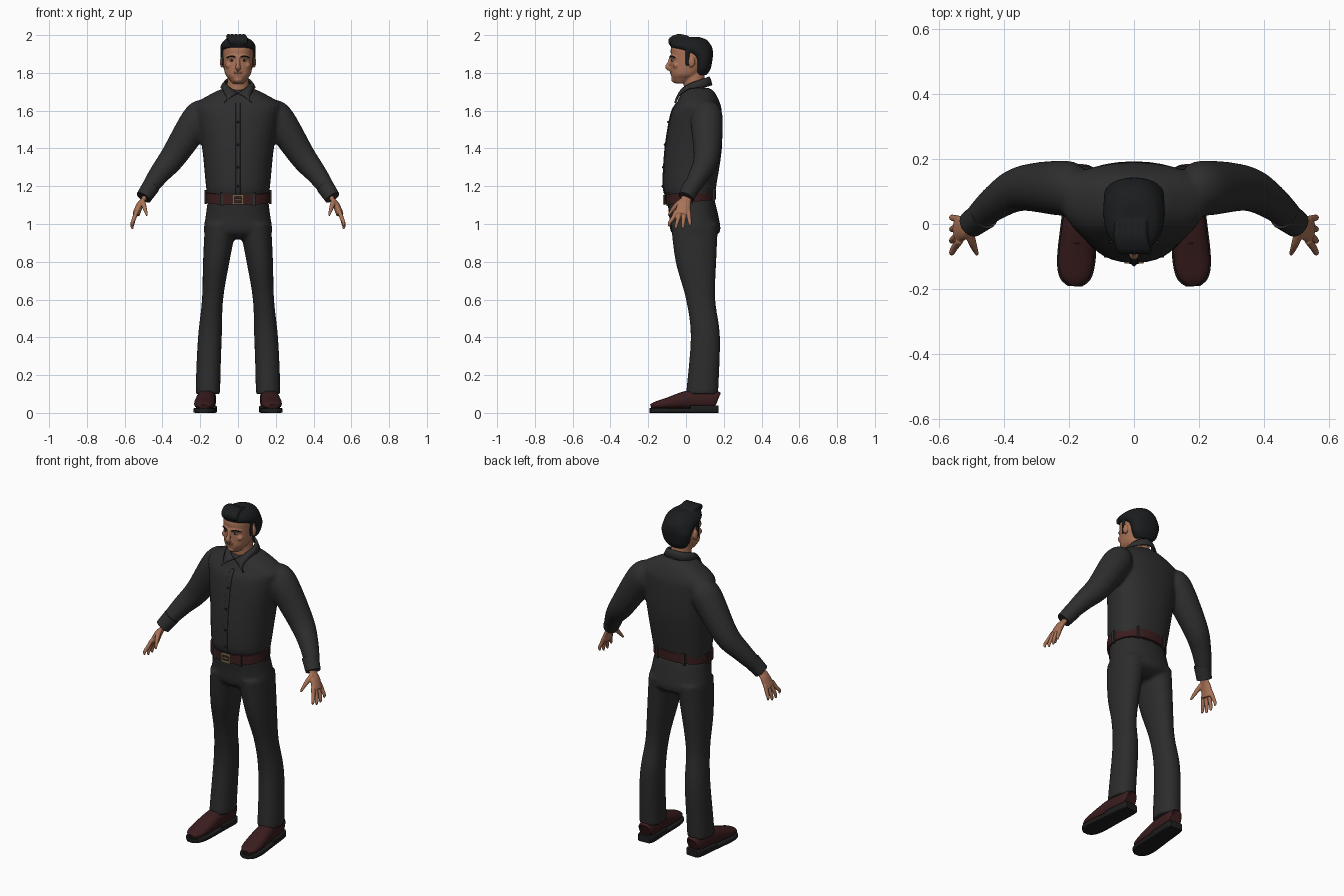
import bpy, bmesh
from math import sin, cos, pi
from mathutils import Vector

if "Cube" in bpy.data.objects:
    bpy.data.objects.remove(bpy.data.objects["Cube"])


def material(name, red, green, blue):
    mat = bpy.data.materials.new(name)
    mat.use_nodes = True
    mat.diffuse_color = (red, green, blue, 1)
    mat.node_tree.nodes["Principled BSDF"].inputs["Base Color"].default_value = mat.diffuse_color
    return mat


SHIRT = material("charcoal shirt", .027, .027, .027)
TROUSER = material("charcoal trousers", .025, .025, .025)
HAIR = material("black hair", .011, .012, .013)
SKIN = material("warm skin", .4, .17, .095)
LIP = material("lips", .27, .1, .06)
LEATHER = material("brown leather", .042, .012, .013)
RUBBER = material("black rubber", .012, .012, .012)
BRASS = material("brass", .42, .33, .17)
WHITE = material("eye white", .55, .5, .45)
ACROSS, BACK = Vector((1, 0, 0)), Vector((0, 1, 0))


# Shells are lists of rings; the given sections are joined by a spline
def spline(rows, steps=5):
    dense = []
    for i in range(len(rows) - 1):
        near = (rows[max(i - 1, 0)], rows[i], rows[i + 1], rows[min(i + 2, len(rows) - 1)])
        for j in range(steps):
            t = j / steps
            dense.append([q + t / 2 * (r - p + t * (2 * p - 5 * q + 4 * r - s + t * (3 * (q - r) + s - p)))
                          for p, q, r, s in zip(*near)])
    return dense + [list(rows[-1])]


def oval(sides=24, square=2):
    """Points of a unit superellipse."""
    def bend(value):
        return abs(value) ** (2 / square) * (1 if value > 0 else -1)
    angles = [2 * pi * i / sides for i in range(sides)]
    return [(bend(cos(angle)), bend(sin(angle))) for angle in angles]


def slab(rows, centre=lambda z: 0, middle=.5, square=2.2):
    """Level rings: height, half width, front y, back y."""
    rings = []
    for z, half, front, back in spline(rows):
        widest = front + (back - front) * middle
        rings.append([Vector((centre(z) + half * u, widest + v * (back - widest if v > 0 else widest - front), z))
                      for u, v in oval(32, square)])
    return rings


def tube(rows, flat=1, up=BACK, square=2):
    """Rings across a path: x, y, z, radius and, if it differs, radius towards up."""
    rows = spline(rows)
    path = [Vector(row[:3]) for row in rows]
    rings = []
    for i, row in enumerate(rows):
        along = (path[min(i + 1, len(path) - 1)] - path[max(i - 1, 0)]).normalized()
        deep = (up - along * up.dot(along)).normalized()
        wide = along.cross(deep)
        rings.append([path[i] + wide * row[3] * u + deep * row[-1] * flat * v for u, v in oval(square=square)])
    return rings


def ball(x, y, z, wide, deep, tall):
    turns = [pi * (i + .1) / 10.2 for i in range(11)]
    return [[Vector((x + wide * u * sin(a), y + deep * v * sin(a), z - tall * cos(a))) for u, v in oval()]
            for a in turns]


def box(x, y, z, wide, deep, tall):
    corners = ((-.5, -.5), (.5, -.5), (.5, .5), (-.5, .5))
    return [[Vector((x + wide * u, y + deep * v, z + tall * end)) for u, v in corners] for end in (-.5, .5)]


def flip(shell, sign=-1):
    return [[Vector((sign * point.x, point.y, point.z)) for point in ring] for ring in shell]


def both(*shells):
    return list(shells) + [flip(shell) for shell in shells]


def finish(name, bm, mat):
    bmesh.ops.recalc_face_normals(bm, faces=bm.faces)
    mesh = bpy.data.meshes.new(name)
    bm.to_mesh(mesh)
    bm.free()
    mesh.materials.append(mat)
    ob = bpy.data.objects.new(name, mesh)
    bpy.context.collection.objects.link(ob)
    bpy.ops.object.select_all(action='DESELECT')
    ob.select_set(True)
    bpy.context.view_layer.objects.active = ob
    bpy.ops.object.shade_smooth_by_angle(angle=.8)
    return ob


def part(name, mat, shells, voxel=0, relax=3):
    """Skin the shells; a voxel size melts them into one surface."""
    bm = bmesh.new()
    for shell in shells:
        loops = [[bm.verts.new(point) for point in ring] for ring in shell]
        for low, high in zip(loops, loops[1:]):
            for i in range(len(low)):
                bm.faces.new((low[i - 1], low[i], high[i], high[i - 1]))
        bm.faces.new(loops[0])
        bm.faces.new(loops[-1])
    ob = finish(name, bm, mat)
    if voxel:
        blend = ob.modifiers.new("blend", 'REMESH')
        blend.mode, blend.voxel_size, blend.use_smooth_shade = 'VOXEL', voxel, True
        smooth = ob.modifiers.new("relax", 'SMOOTH')
        smooth.factor, smooth.iterations = .5, relax
    return ob


# Shirt, with a placket following its front
torso = [(1.14, .16, -.1, .15), (1.2, .17, -.12, .16), (1.4, .19, -.11, .19), (1.58, .22, -.08, .19),
         (1.64, .22, -.05, .18), (1.7, .12, -.02, .15), (1.72, .07, 0, .12)]
sleeve = tube([(.16, .11, 1.6, .06), (.21, .11, 1.56, .085), (.34, .11, 1.36, .07),
               (.42, .07, 1.26, .055), (.49, .01, 1.16, .04)])
part("shirt", SHIRT, [slab(torso, middle=.6)] + both(sleeve), .01, 5)
part("placket", SHIRT, [slab([(z, .013, front - .004, front + .02) for z, half, front, back in torso[:-2]],
                             square=5)])
part("buttons", RUBBER, [ball(0, y, z, .006, .006, .006)
                         for z, y in ((1.2, -.124), (1.3, -.122), (1.42, -.112), (1.54, -.094))])

# Folded collar wrapping the neck, drawn out to two front points
bm = bmesh.new()
strips = []
for i in range(41):
    turn = i / 20 - 1
    angle, away = turn * pi, abs(turn)
    tip = Vector((.075 if turn > 0 else -.075, -.057, 1.64))
    top = Vector((.066 * sin(angle), .045 + .075 * cos(angle), 1.78 - .09 * away ** 1.6))
    low = Vector((.09 * sin(angle), .045 + .09 * cos(angle), 1.735 - .03 * away))
    low = low.lerp(tip, max(0, away - .6) / .4)
    fold = top.lerp(low, .5) + Vector((0, 0, .006))
    strips.append([bm.verts.new(point) for point in (top, fold, low)])
for here, after in zip(strips, strips[1:]):
    for j in (0, 1):
        bm.faces.new((here[j], here[j + 1], after[j + 1], after[j]))
cloth = finish("collar", bm, SHIRT).modifiers.new("cloth", 'SOLIDIFY')
cloth.thickness, cloth.offset = .01, 0

# Trousers: legs splay outwards towards the hem
hips = slab([(1.13, .16, -.1, .15), (1.05, .17, -.09, .17), (.96, .18, -.08, .18), (.92, .14, -.03, .12)])
leg = slab([(1, .085, -.08, .17), (.8, .07, -.055, .16), (.6, .056, 0, .155), (.4, .063, .025, .18),
            (.1, .065, 0, .17)], centre=lambda z: .16 - .07 * z * z)
part("trousers", TROUSER, [hips] + both(leg), .01, 4)

# Belt, sloping up towards the back
waist = 1.14
band = slab([(waist + rise, .17, -.113, .16) for rise in (-.027, .027)])
loops = [box(x, y, waist, .014, .016, .07) for x, y in ((.085, -.095), (.17, .03), (.09, .145))]
buckle = [box(0, -.12, waist, .03, .006, .006)]
for sign in (-1, 1):
    buckle += [box(.025 * sign, -.118, waist, .007, .008, .05),
               box(0, -.118, waist + .022 * sign, .05, .008, .007)]
for name, mat, shells in (("belt", LEATHER, [band]), ("belt_loops", TROUSER, both(*loops)),
                          ("buckle", BRASS, buckle)):
    for vert in part(name, mat, shells).data.vertices:
        vert.co.z += vert.co.y / 10

# Head
skull = slab([(1.745, .03, -.06, 0), (1.77, .05, -.075, .05), (1.8, .07, -.08, .08), (1.88, .08, -.08, .13),
              (1.93, .08, -.08, .13), (1.96, .065, -.06, .11), (1.98, .035, -.03, .07)])
neck = tube([(0, .05, 1.66, .06), (0, .04, 1.82, .055)])
nose = tube([(0, -.08, 1.885, .008), (0, -.09, 1.85, .01), (0, -.097, 1.832, .014), (0, -.085, 1.82, .012)])
brow = tube([(0, -.077, 1.885, .008), (.03, -.074, 1.887, .009), (.06, -.05, 1.88, .007)])
cheek = ball(.046, -.052, 1.84, .022, .018, .018)
ear = ball(.086, .03, 1.857, .01, .018, .03)
chin = ball(0, -.062, 1.765, .024, .016, .017)
muzzle = ball(0, -.068, 1.803, .03, .016, .018)
part("head", SKIN, [skull, neck, nose, chin, muzzle] + both(brow, cheek, ear), .0045)
part("lips", LIP, [ball(0, -.077, z, .022, .009, .004) for z in (1.8, 1.806)])
part("eyes", WHITE, both(ball(.032, -.066, 1.866, .013, .011, .0055)))
part("irises", RUBBER, both(ball(.032, -.074, 1.866, .0055, .005, .005)))
eyebrow = tube([(.014, -.084, 1.883, .003), (.035, -.08, 1.889, .004), (.06, -.058, 1.882, .003)])
part("eyebrows", HAIR, both(eyebrow))

# Hair: cap, sideburns and swept front locks
cap = slab([(1.79, .05, .05, .11), (1.82, .075, .045, .13), (1.87, .09, .04, .14), (1.9, .093, .01, .143),
            (1.93, .094, -.07, .14), (1.95, .09, -.085, .13), (1.975, .07, -.08, .11), (1.99, .035, -.05, .07)])
burn = box(.082, .008, 1.88, .012, .02, .08)
locks = []
for i in range(5):
    x = .02 * i - .05
    locks.append(tube([(x, .01, 1.988, .01), (x, -.04, 1.993, .013), (x + .01, -.08, 1.975, .013),
                       (x + .015, -.085, 1.95, .005)], up=ACROSS))
part("hair", HAIR, [cap] + both(burn) + locks, .005, 2)

# Hands: palm, thumb and four spread fingers below a cuff
cuff = tube([(.46, .03, 1.2, .047), (.5, 0, 1.14, .042)])
palm = tube([(.48, .01, 1.17, .014), (.5, 0, 1.13, .014), (.52, -.01, 1.1, .018), (.54, -.02, 1.05, .02)], flat=2)
thumb = tube([(.508, -.02, 1.125, .015), (.496, -.06, 1.09, .012), (.482, -.094, 1.045, .006)])
hand = [palm, thumb]
for i in range(4):
    root, tip, end = .014 - .022 * i, .02 - .036 * i, .966 + .014 * abs(i - 1.5)
    hand.append(tube([(.535, root, 1.07, .011), (.55, (root + tip) / 2, 1.03, .011),
                      (.56, tip, end + .018, .009), (.558, tip, end, .005)]))

# Shoes: y, half width and height of the upper from heel to toe
last = [(.165, .035, .11), (.14, .045, .12), (.02, .05, .12), (-.1, .055, .08), (-.16, .045, .06),
        (-.185, .02, .045)]


def toe_out(y):
    return .17 - .07 * y


def tread(sections, thick):
    return tube([(toe_out(y), y * 1.035, thick, thick, half * 1.08) for y, half, top in sections],
                up=ACROSS, square=7)


welt = .02
upper = tube([(toe_out(y), y, (top + welt) / 2, (top - welt) / 2, half) for y, half, top in last],
             up=ACROSS, square=2.4)
laces = [ball(toe_out(y), y, .106 + y / 3, .025, .005, .012) for y in (-.02, -.04, -.06)]
for side, sign in (("left", 1), ("right", -1)):
    for name, mat, shells, voxel in (
            ("cuff", SHIRT, [cuff], 0), ("hand", SKIN, hand, .0035), ("shoe", LEATHER, [upper], 0),
            ("sole", RUBBER, [tread(last, .013), tread(last[:3], .02)], 0), ("laces", LEATHER, laces, 0)):
        part(side + "_" + name, mat, [flip(shell, sign) for shell in shells], voxel)
